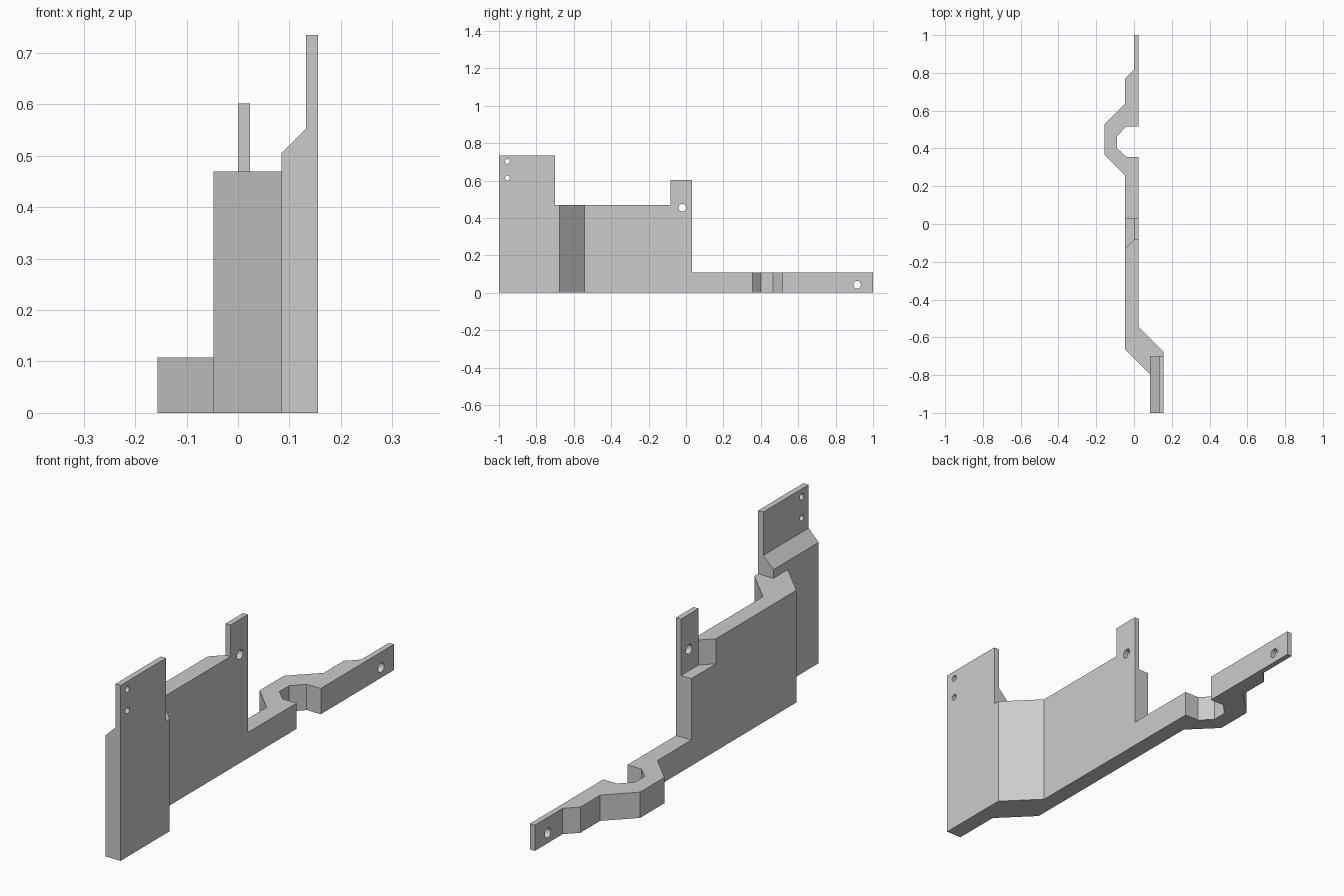
import bpy, bmesh
from math import cos, sin, tau

if "Cube" in bpy.data.objects:
    bpy.data.objects.remove(bpy.data.objects["Cube"])


def prism(name, pts, axis, lo, hi):
    """Extrude a 2D outline along the given axis (0=x, 1=y, 2=z)."""
    bm = bmesh.new()
    rings = []
    for t in (lo, hi):
        ring = []
        for p in pts:
            co = list(p)
            co.insert(axis, t)
            ring.append(bm.verts.new(co))
        bm.faces.new(ring)
        rings.append(ring)
    a, b = rings
    n = len(pts)
    for i in range(n):
        j = (i + 1) % n
        bm.faces.new((a[i], a[j], b[j], b[i]))
    bmesh.ops.recalc_face_normals(bm, faces=bm.faces)
    mesh = bpy.data.meshes.new(name)
    bm.to_mesh(mesh)
    bm.free()
    ob = bpy.data.objects.new(name, mesh)
    bpy.context.collection.objects.link(ob)
    return ob


def cut(target, cutter):
    cutter.hide_render = True
    mod = target.modifiers.new("cut", 'BOOLEAN')
    mod.operation = 'DIFFERENCE'
    mod.solver = 'EXACT'
    mod.object = cutter
    bpy.context.view_layer.objects.active = target
    bpy.ops.object.modifier_apply(modifier=mod.name)
    bpy.data.objects.remove(cutter)


# Bent strip seen from above, extruded to full height
plan = [(0.023, 1), (0.023, 0.515), (-0.042, 0.515), (-0.09, 0.465),
        (-0.09, 0.402), (-0.042, 0.355), (0.023, 0.355), (0.023, -0.542),
        (0.156, -0.675), (0.156, -1), (0.085, -1), (0.085, -0.795),
        (-0.048, -0.662), (-0.048, 0.258), (-0.157, 0.367), (-0.157, 0.528),
        (-0.048, 0.637), (-0.048, 0.768), (0, 0.816), (0, 1)]
bracket = prism("bracket", plan, 2, 0, 0.735)

# Stepped skyline seen from the side
skyline = [(-0.70, 0.47), (-0.083, 0.47), (-0.083, 0.602), (0.033, 0.602),
           (0.033, 0.108), (1.1, 0.108), (1.1, 0.9), (-0.70, 0.9)]
cut(bracket, prism("skyline_cutter", skyline, 0, -0.5, 0.5))

# Thin upper part of the end plate with sloped shoulder
shoulder = [(-0.3, 0.47), (0.085, 0.47), (0.085, 0.506),
            (0.132, 0.553), (0.132, 0.9), (-0.3, 0.9)]
cut(bracket, prism("shoulder_cutter", shoulder, 1, -1.1, -0.69))

# Recess behind the upright tab
recess = [(0, 0.1), (0, -0.083), (-0.1, -0.183), (-0.1, 0.1)]
cut(bracket, prism("recess_cutter", recess, 2, 0.365, 0.8))

# Screw holes
for y, z, r in ((-0.955, 0.702, 0.013), (-0.955, 0.613, 0.013),
                (-0.02, 0.455, 0.02), (0.915, 0.043, 0.02)):
    circle = [(y + r * cos(tau * i / 32), z + r * sin(tau * i / 32)) for i in range(32)]
    cut(bracket, prism("hole_cutter", circle, 0, -0.5, 0.5))
